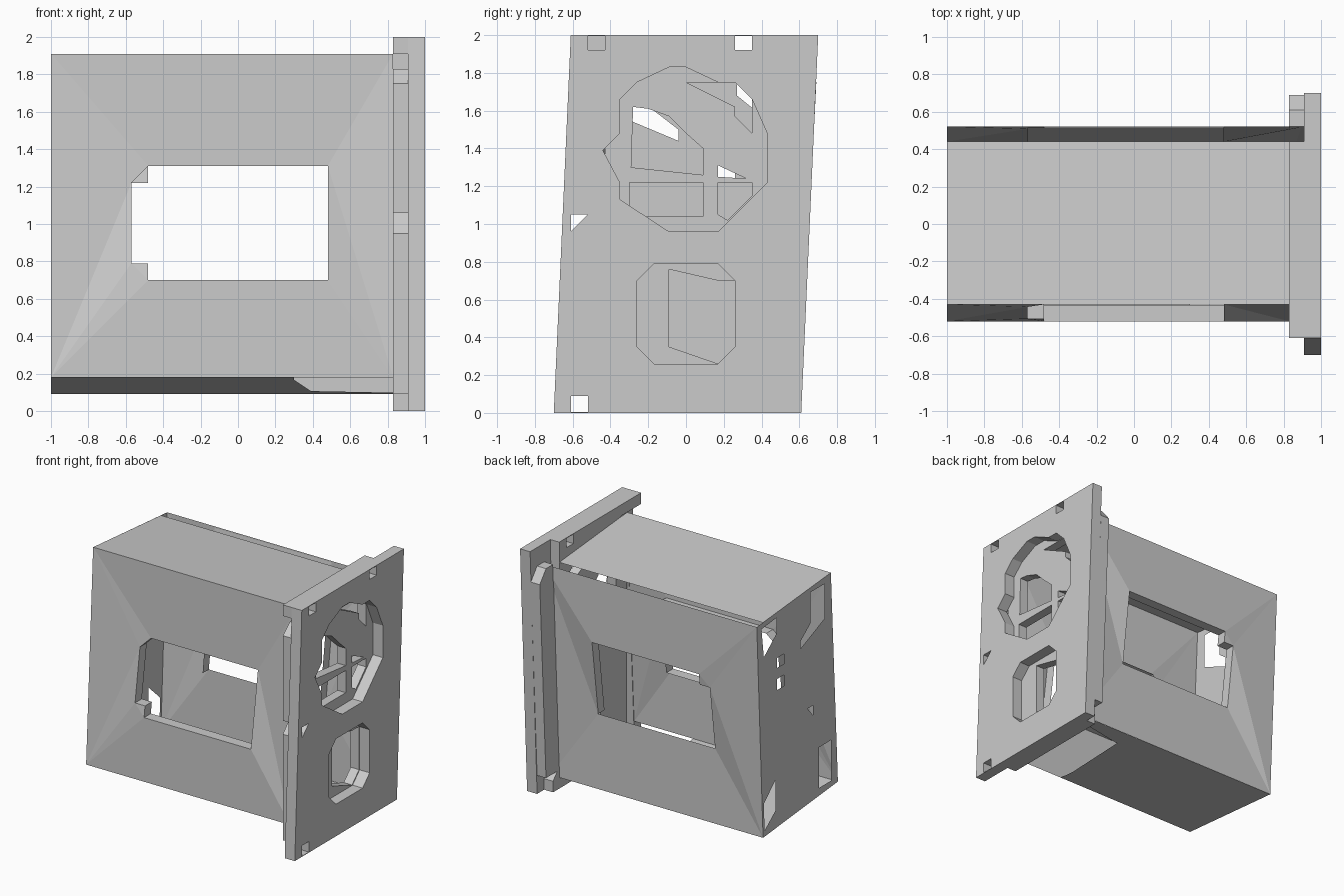
import bpy
import bmesh

cube = bpy.data.objects.get("Cube")
if cube:
    bpy.data.objects.remove(cube)

grey = bpy.data.materials.new("light_grey")
grey.use_nodes = True
grey.diffuse_color = (0.6, 0.6, 0.6, 1)
grey.node_tree.nodes["Principled BSDF"].inputs["Base Color"].default_value = (0.6, 0.6, 0.6, 1)


def finish(name, bm):
    mesh = bpy.data.meshes.new(name)
    bm.to_mesh(mesh)
    bm.free()
    mesh.materials.append(grey)
    obj = bpy.data.objects.new(name, mesh)
    bpy.context.collection.objects.link(obj)
    return obj


def panel(name, loops, place, push=None, facing=(1, 0, 0)):
    """Fill an outline with holes, then optionally thicken it along push."""
    bm = bmesh.new()
    edges = []
    for loop in loops:
        vs = [bm.verts.new(place(a, b)) for a, b in loop]
        edges += [bm.edges.new((vs[i - 1], vs[i])) for i in range(len(vs))]
    bmesh.ops.triangle_fill(bm, edges=edges, use_beauty=True, use_dissolve=False, normal=facing)
    if push:
        made = bmesh.ops.extrude_face_region(bm, geom=bm.faces[:], use_keep_orig=True)
        verts = [g for g in made["geom"] if isinstance(g, bmesh.types.BMVert)]
        bmesh.ops.translate(bm, verts=verts, vec=push)
    bmesh.ops.recalc_face_normals(bm, faces=bm.faces[:])
    if not push:
        for f in bm.faces:
            f.normal_update()
            if sum(n * d for n, d in zip(f.normal, facing)) < 0:
                f.normal_flip()
    return finish(name, bm)


def lip(name, loop, place, depth):
    """Inward band along a path around an opening; closed unless the path is a back one."""
    bm = bmesh.new()
    outer = [bm.verts.new(place(a, b)) for a, b in loop]
    inner = [bm.verts.new((v.co.x, v.co.y + depth, v.co.z)) for v in outer]
    start = 0 if depth > 0 else 1
    for i in range(start, len(loop)):
        bm.faces.new((outer[i - 1], outer[i], inner[i], inner[i - 1]))
    bmesh.ops.recalc_face_normals(bm, faces=bm.faces[:])
    # Faces look towards the middle of the opening
    for f in bm.faces:
        c = f.calc_center_median()
        if f.normal.x * c.x + f.normal.z * (c.z - 1) > 0:
            f.normal_flip()
    return finish(name, bm)


def rect(a0, a1, b0, b1):
    return [(a0, b0), (a1, b0), (a1, b1), (a0, b1)]


def lean(low, high):
    """Wall position that steps back between the sill and the top of the opening."""
    def place(x, z):
        t = min(max((z - 0.7) / 0.61, 0), 1)
        return (x, low + (high - low) * t, z)
    return place


# Front and back walls with window openings; the back one has no sill
front, back = lean(-0.52, -0.43), lean(0.44, 0.52)
front_hole = [(-0.48, 0.7), (0.48, 0.7), (0.48, 1.31), (-0.48, 1.31),
              (-0.57, 1.22), (-0.57, 0.79), (-0.48, 0.79)]
back_hole = [(0.48, 0.7), (0.48, 1.31), (-0.48, 1.31),
             (-0.48, 1.22), (-0.57, 1.22), (-0.57, 0.7)]
panel("front_wall", [rect(-1, 0.83, 0.18, 1.91), front_hole], front, facing=(0, -1, 0))
panel("back_wall", [rect(-1, 0.91, 0.09, 1.83), back_hole], back, facing=(0, 1, 0))
lip("front_opening_lip", front_hole, front, 0.087)
lip("back_opening_lip", back_hole, back, -0.08)
panel("back_inner_slope", [rect(-0.57, 0.48, 1.31, 1.82)],
      lambda x, z: (x, 0.44 + 0.15 * (z - 1.31), z), facing=(0, -1, 0))

# Top and bottom sheets, tilted with the box
panel("top_sheet", [rect(-1, 0.83, -0.43, 0.44)],
      lambda x, y: (x, y, 1.91 - 0.085 * (y + 0.43)), facing=(0, 0, 1))
bottom_outline = [(-1, -0.52), (0.3, -0.52), (0.3, -0.38), (0.39, 0.26),
                  (0.83, 0.35), (0.91, 0.35), (0.91, 0.44), (-1, 0.44)]
panel("bottom_sheet", [bottom_outline],
      lambda x, y: (x, y, 0.18 - 0.094 * (y + 0.52)), facing=(0, 0, -1))

# Pierced thin end wall
end_holes = [
    [(0.46, 1.79), (0.43, 1.55), (0.27, 1.68), (0.27, 1.81)],
    rect(0.17, 0.26, 1.4, 1.48),
    [(0.17, 1.22), (0.26, 1.22), (0.26, 1.31), (0.17, 1.31)],
    [(-0.35, 1.85), (-0.35, 1.57), (-0.04, 1.44), (-0.04, 1.5), (-0.17, 1.6), (-0.17, 1.85)],
    [(-0.13, 0.92), (-0.2, 0.92), (-0.2, 0.84)],
    rect(-0.43, -0.28, 0.22, 0.55),
    [(0.42, 0.14), (0.43, 0.36), (0.28, 0.5), (0.28, 0.25)],
]
end_outline = [(-0.52, 0.18), (0.44, 0.09), (0.52, 1.83), (-0.43, 1.91)]
panel("end_wall", [end_outline] + end_holes, lambda y, z: (-1, y, z), facing=(-1, 0, 0))

# Face plate with small edge slots, round and octagonal openings
plate_outline = [(-0.7, 0), (0.61, 0), (0.7, 2), (-0.61, 2)]
fan_hole = [
    (-0.09, 1.83), (0, 1.83), (0.17, 1.75), (0.26, 1.75), (0.35, 1.66), (0.43, 1.48),
    (0.43, 1.22), (0.17, 0.96), (-0.09, 0.96), (-0.35, 1.13), (-0.35, 1.22),
    (-0.44, 1.39), (-0.35, 1.48), (-0.35, 1.66), (-0.26, 1.75)]
socket_hole = [(-0.17, 0.26), (0.17, 0.26), (0.26, 0.35), (0.26, 0.7),
               (0.17, 0.79), (-0.17, 0.79), (-0.26, 0.7), (-0.26, 0.35)]
side_slot = [(-0.61, 0.96), (-0.52, 1.05), (-0.61, 1.05)]
edge_slots = [rect(-0.61, -0.52, 0.005, 0.09), rect(-0.52, -0.43, 1.92, 1.995),
              rect(0.26, 0.35, 1.92, 1.995)]
panel("face_plate", [plate_outline, fan_hole, socket_hole, side_slot] + edge_slots,
      lambda y, z: (0.91, y, z), (0.09, 0, 0))

# Guard plate behind the round opening
guard_holes = [
    [(-0.29, 1.3), (0.09, 1.26), (0.09, 1.4), (0, 1.48), (-0.09, 1.57), (-0.2, 1.61),
     (-0.28, 1.62)],
    rect(-0.3, 0.09, 1.04, 1.22),
    [(0.17, 1.05), (0.22, 1.02), (0.35, 1.15), (0.35, 1.22), (0.17, 1.22)],
    [(0.17, 1.25), (0.32, 1.24), (0.17, 1.31)],
    [(0, 1.75), (0.26, 1.62), (0.26, 1.57), (0.35, 1.48), (0.35, 1.66), (0.26, 1.75)],
    [(-0.09, 0.35), (0.17, 0.26), (0.26, 0.35), (0.26, 0.7), (0.17, 0.7), (-0.09, 0.76)],
]
guard_outline = [(-0.43, 0.18), (0.44, 0.18), (0.44, 1.83), (-0.43, 1.83)]
panel("guard_plate", [guard_outline] + guard_holes, lambda y, z: (0.83, y, z), (0.075, 0, 0))

# Rails behind the face plate
rails = {
    "top_rail": [rect(-0.61, 0.44, 1.91, 2), rect(0.26, 0.35, 1.92, 1.995)],
    "top_rail_foot": [rect(-0.35, 0.44, 1.83, 1.91)],
    "bottom_rail": [[(-0.43, 0), (0.52, 0), (0.52, 0.09), (0.44, 0.18), (-0.43, 0.18)]],
    "front_rail": [[(-0.61, 0.09), (-0.52, 0.09), (-0.43, 1.83), (-0.52, 1.83), (-0.61, 1.75),
                    (-0.61, 1.06), (-0.51, 1.06), (-0.61, 0.95)]],
    "back_rail": [[(0.44, 0.15), (0.61, 0.15), (0.69, 1.75), (0.61, 1.85), (0.52, 1.85)]],
}
for name, loops in rails.items():
    panel(name, loops, lambda y, z: (0.83, y, z), (0.08, 0, 0))
